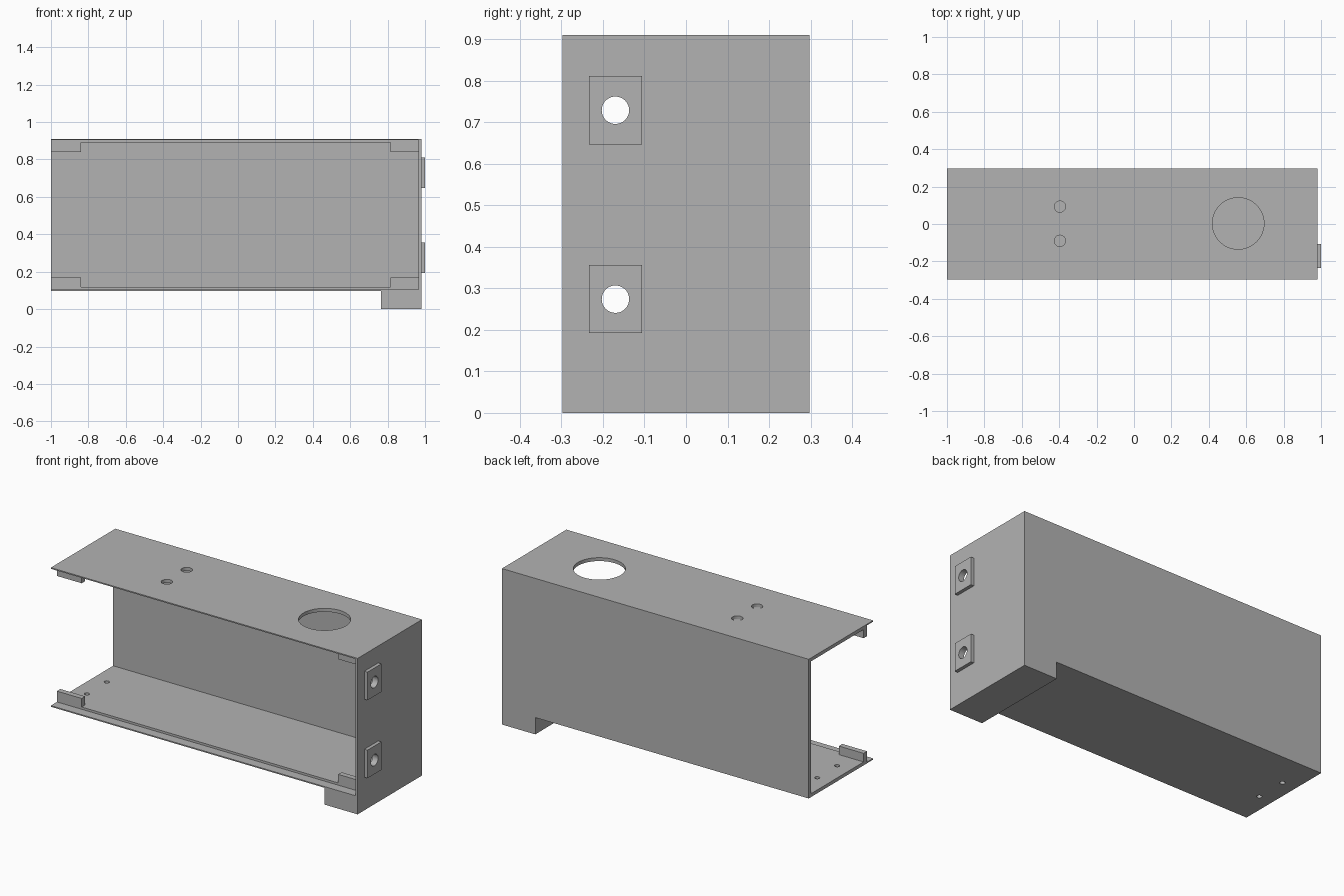
import bpy
import math

if "Cube" in bpy.data.objects:
    bpy.data.objects.remove(bpy.data.objects["Cube"], do_unlink=True)

grey = bpy.data.materials.new("plain grey")
grey.use_nodes = True
grey.diffuse_color = (0.45, 0.45, 0.45, 1)
grey.node_tree.nodes["Principled BSDF"].inputs["Base Color"].default_value = (0.45, 0.45, 0.45, 1)


def box(name, x, y, z):
    """Box from (min, max) ranges on each axis."""
    bpy.ops.mesh.primitive_cube_add(size=1)
    ob = bpy.context.object
    ob.name = name
    for v in ob.data.vertices:
        v.co = [r[0] if c < 0 else r[1] for c, r in zip(v.co, (x, y, z))]
    ob.data.materials.append(grey)
    return ob


def drill(radius, depth, location, along_x=False):
    bpy.ops.mesh.primitive_cylinder_add(
        vertices=48, radius=radius, depth=depth, location=location,
        rotation=(0, math.pi / 2 if along_x else 0, 0))
    ob = bpy.context.object
    ob.data.materials.append(grey)
    return ob


def cut(target, cutter):
    cutter.hide_render = True
    mod = target.modifiers.new("cut", 'BOOLEAN')
    mod.operation = 'DIFFERENCE'
    mod.solver = 'EXACT'
    mod.object = cutter
    bpy.context.view_layer.objects.active = target
    bpy.ops.object.modifier_apply(modifier=mod.name)
    bpy.data.objects.remove(cutter, do_unlink=True)


LEFT, RIGHT, FRONT, BACK = -1.0, 0.98, -0.297, 0.297
BOTTOM, TOP = 0.098, 0.91
INNER_X, LIP_Y = 0.965, -0.241
FLOOR, CEILING = 0.118, 0.89
LIP_LOW, LIP_HIGH = 0.105, 0.903

# Housing: open at the front and at one end, with a thin rebated front lip
housing = box("housing", (LEFT, RIGHT), (FRONT, BACK), (BOTTOM, TOP))
cut(housing, box("cavity", (-1.2, INNER_X), (-0.5, BACK - 0.02), (FLOOR, CEILING)))
cut(housing, box("rebate", (-1.2, INNER_X), (-0.5, LIP_Y), (LIP_LOW, LIP_HIGH)))

# Large opening and cable holes in the top, small screw holes in the floor
cut(housing, drill(0.138, 0.2, (0.557, 0.003, TOP)))
for y in (-0.09, 0.093):
    cut(housing, drill(0.03, 0.2, (-0.396, y, TOP)))
    cut(housing, drill(0.014, 0.1, (-0.912, y, BOTTOM)))

# Foot block under the closed end
box("foot", (0.765, RIGHT), (FRONT, BACK), (0, BOTTOM))

# Corner tabs that hold the missing cover
for end, xs in (("open", (LEFT, -0.84)), ("closed", (0.815, INNER_X))):
    box("lower_tab_" + end, xs, (LIP_Y, LIP_Y + 0.032), (LIP_LOW, 0.168))
    box("upper_tab_" + end, xs, (LIP_Y, LIP_Y + 0.032), (0.84, LIP_HIGH))

# Raised pads on the closed end, drilled through pad and wall
for name, z in (("lower_pad", 0.274), ("upper_pad", 0.729)):
    pad = box(name, (RIGHT, 1.0), (-0.234, -0.106), (z - 0.082, z + 0.082))
    for part in (pad, housing):
        cut(part, drill(0.033, 0.2, (RIGHT, -0.17, z), True))
